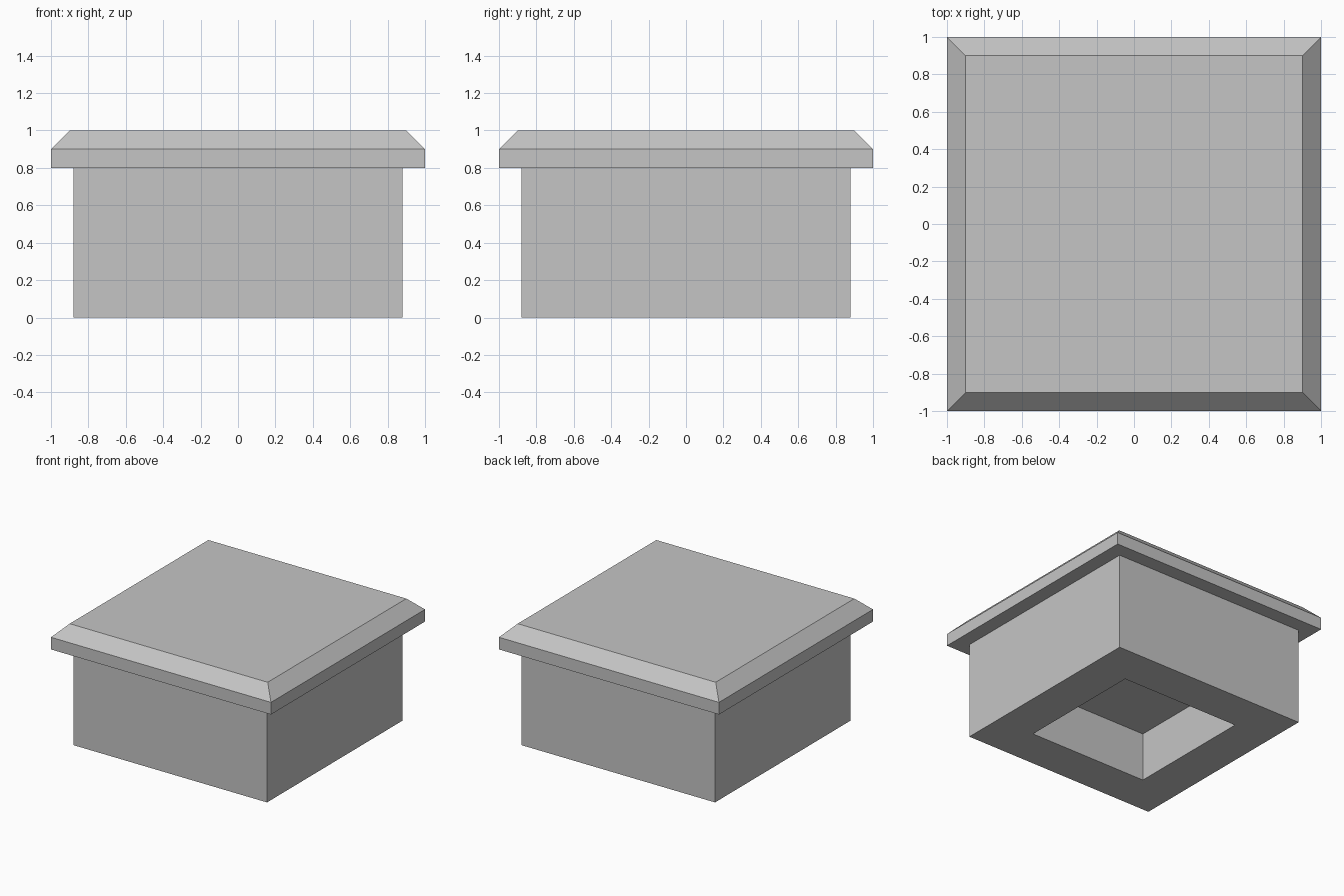
import bpy
import bmesh

# Remove the default cube
cube = bpy.data.objects.get("Cube")
if cube:
    bpy.data.objects.remove(cube, do_unlink=True)

# Plain grey material
GREY = (0.558, 0.558, 0.558, 1.0)
grey = bpy.data.materials.new("light_grey")
grey.use_nodes = True
grey.diffuse_color = GREY
bsdf = next(n for n in grey.node_tree.nodes if n.type == 'BSDF_PRINCIPLED')
bsdf.inputs["Base Color"].default_value = GREY


def square_loft(name, profile, cap_start=True, cap_end=True):
    """Skin a stack of square rings given as (half width, height)."""
    bm = bmesh.new()
    corners = ((-1, -1), (1, -1), (1, 1), (-1, 1))
    rings = [[bm.verts.new((sx * half, sy * half, z)) for sx, sy in corners]
             for half, z in profile]
    for low, high in zip(rings, rings[1:]):
        for i in range(4):
            j = (i + 1) % 4
            bm.faces.new((low[i], low[j], high[j], high[i]))
    if cap_start:
        bm.faces.new(rings[0][::-1])
    if cap_end:
        bm.faces.new(rings[-1])
    mesh = bpy.data.meshes.new(name)
    bm.to_mesh(mesh)
    bm.free()
    mesh.materials.append(grey)
    obj = bpy.data.objects.new(name, mesh)
    bpy.context.collection.objects.link(obj)
    return obj


# Body: recess ceiling, recess opening, outer bottom edge, top edge under the lid
square_loft("base_block",
            [(0.54, 0.4), (0.54, 0.0), (0.88, 0.0), (0.88, 0.8)],
            cap_end=False)

# Overhanging lid with a chamfered rim
square_loft("chamfered_lid", [(1.0, 0.8), (1.0, 0.9), (0.9, 1.0)])
